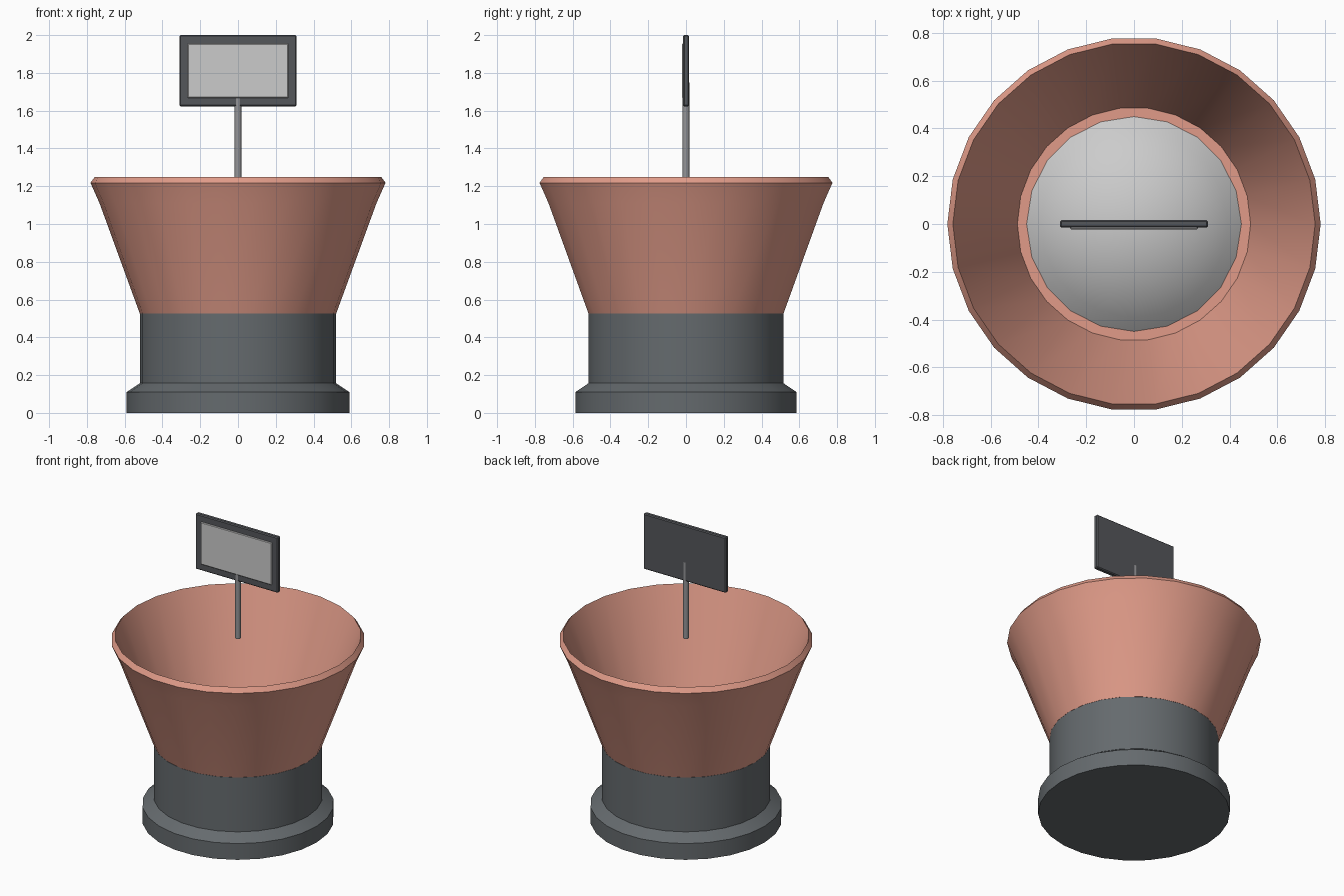
import bpy, bmesh, math

if "Cube" in bpy.data.objects:
    bpy.data.objects.remove(bpy.data.objects["Cube"])


def material(name, rgb):
    m = bpy.data.materials.new(name)
    m.diffuse_color = (*rgb, 1)
    m.use_nodes = True
    m.node_tree.nodes["Principled BSDF"].inputs["Base Color"].default_value = m.diffuse_color
    return m


CLAY = material("terracotta", (0.75, 0.33, 0.25))
STONE = material("dark_grey", (0.13, 0.145, 0.155))
FRAME = material("charcoal", (0.09, 0.095, 0.105))


def finish(name, bm, mat=None, smooth=True):
    bmesh.ops.recalc_face_normals(bm, faces=bm.faces)
    mesh = bpy.data.meshes.new(name)
    bm.to_mesh(mesh)
    bm.free()
    ob = bpy.data.objects.new(name, mesh)
    bpy.context.collection.objects.link(ob)
    if mat:
        mesh.materials.append(mat)
    if smooth:
        bpy.ops.object.select_all(action='DESELECT')
        bpy.context.view_layer.objects.active = ob
        ob.select_set(True)
        bpy.ops.object.shade_smooth_by_angle(angle=math.radians(30))
    return ob


def lathe(name, profile, sides, mat=None):
    """Spin an (r, z) profile around the z axis."""
    bm = bmesh.new()
    vs = [bm.verts.new((r, 0, z)) for r, z in profile]
    es = [bm.edges.new(p) for p in zip(vs, vs[1:])]
    bmesh.ops.spin(bm, geom=vs + es, cent=(0, 0, 0), axis=(0, 0, 1),
                   angle=math.tau, steps=sides)
    bmesh.ops.remove_doubles(bm, verts=bm.verts, dist=1e-4)
    return finish(name, bm, mat)


def box(name, x, y, z, bevel, mat=None):
    """Box from (min, max) ranges with a small bevel."""
    bm = bmesh.new()
    bmesh.ops.create_cube(bm, size=1)
    for v in bm.verts:
        v.co = [(a + b) / 2 + c * (b - a) for (a, b), c in zip((x, y, z), v.co)]
    bmesh.ops.bevel(bm, geom=bm.edges[:], offset=bevel, segments=1, affect='EDGES')
    return finish(name, bm, mat, smooth=False)


# Stepped round base
lathe("base", [(0, 0), (0.59, 0), (0.59, 0.11), (0.52, 0.157),
               (0.52, 0.525), (0, 0.525)], 26, STONE)

# Flared bowl with chamfered rim, sloped inside wall and flat floor
lathe("bowl", [(0, 0.526), (0.52, 0.526), (0.733, 1.11), (0.781, 1.218),
               (0.758, 1.25), (0.488, 0.54), (0, 0.54)], 26, CLAY)

# Shallow dome on the bowl floor
R, RIM = 0.64, 0.455
edge = math.asin(RIM / R)
dome = [(R * math.sin(edge * i / 6),
         0.535 + R * (math.cos(edge * i / 6) - math.cos(edge))) for i in range(7)]
lathe("dome", dome + [(0, 0.535)], 20)

# Floating sign: post, frame and front panel
lathe("sign_post", [(0, 1.232), (0.018, 1.232), (0.018, 1.75), (0, 1.75)], 12,
      material("post_grey", (0.3, 0.3, 0.31)))
box("sign_frame", (-0.31, 0.31), (-0.015, 0.016), (1.623, 2.0), 0.006, FRAME)
box("sign_panel", (-0.267, 0.267), (-0.022, 0.0), (1.668, 1.955), 0.004)
